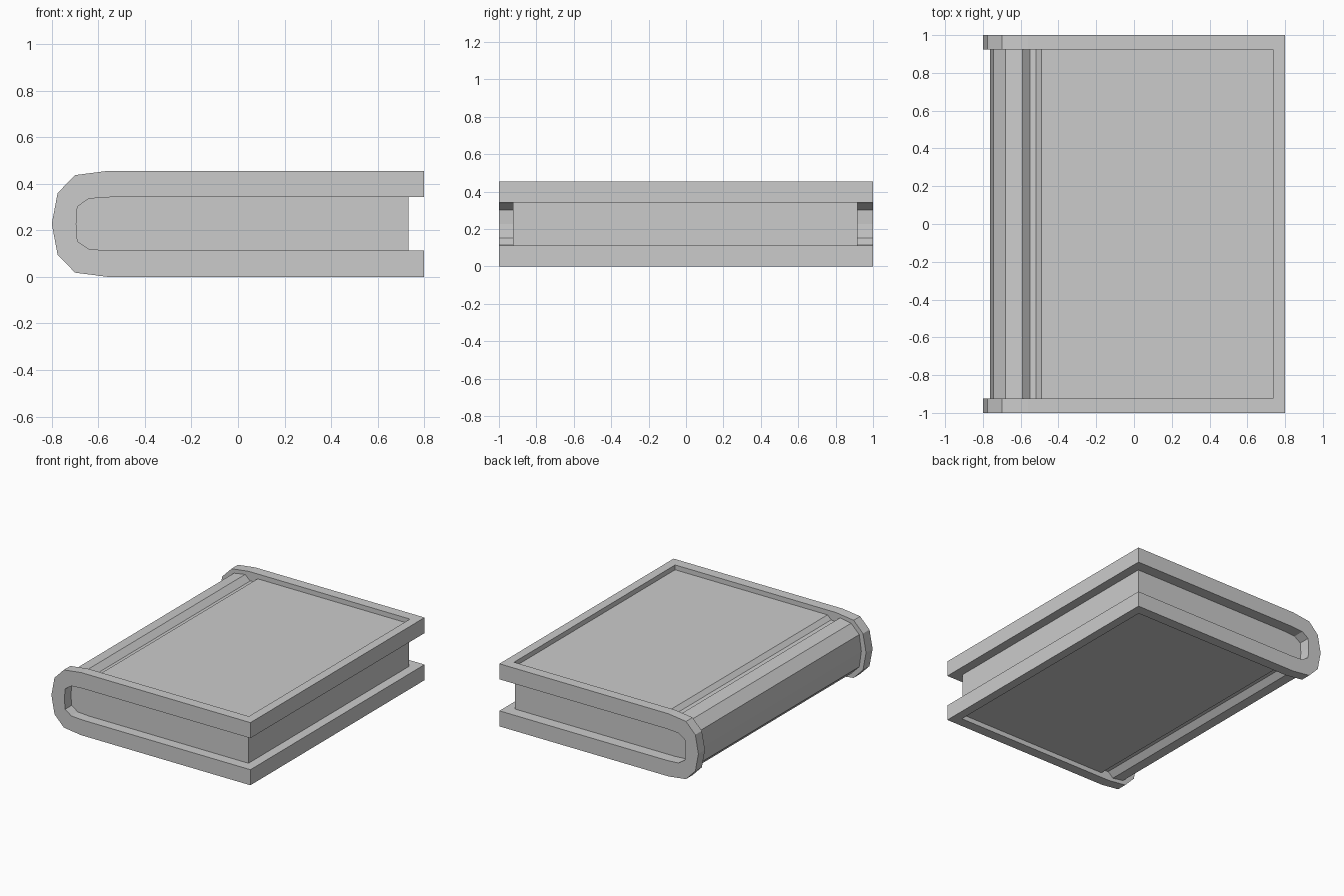
import bpy, bmesh

if "Cube" in bpy.data.objects:
    bpy.data.objects.remove(bpy.data.objects["Cube"])

MID = 0.2275  # height of the mirror plane through the book


def extrude_profile(name, pts, y0, y1):
    """Extrude an XZ outline along Y into a closed solid."""
    bm = bmesh.new()
    face = bm.faces.new([bm.verts.new((x, y0, z)) for x, z in pts])
    geo = bmesh.ops.extrude_face_region(bm, geom=[face])["geom"]
    moved = [v for v in geo if isinstance(v, bmesh.types.BMVert)]
    bmesh.ops.translate(bm, verts=moved, vec=(0, y1 - y0, 0))
    bmesh.ops.recalc_face_normals(bm, faces=bm.faces)
    mesh = bpy.data.meshes.new(name)
    bm.to_mesh(mesh)
    bm.free()
    obj = bpy.data.objects.new(name, mesh)
    bpy.context.collection.objects.link(obj)
    return obj


def mirrored(half):
    """Complete an upper half outline that ends on the mirror plane."""
    return half + [(x, 2 * MID - z) for x, z in half[-2::-1]]


# Outer and inner outlines of the wrap-around cover
outer = mirrored([(0.8, 0.455), (-0.56, 0.455), (-0.70, 0.437),
                  (-0.775, 0.36), (-0.80, MID)])
inner = mirrored([(0.8, 0.342), (-0.55, 0.342), (-0.64, 0.336),
                  (-0.69, 0.302), (-0.695, MID)])
cover = extrude_profile("cover", outer + inner[::-1], -1, 1)

# Recessed panels, hinge grooves and spine, carved between the raised borders
recess = mirrored([(0.735, 0.42), (-0.49, 0.42), (-0.52, 0.392),
                   (-0.55, 0.388), (-0.59, 0.425), (-0.68, 0.41),
                   (-0.745, 0.345), (-0.762, MID)])
cutter = extrude_profile(
    "recess_cutter",
    recess + [(0.735, -0.2), (-1, -0.2), (-1, 0.7), (0.735, 0.7)],
    -0.925, 0.925)
cutter.hide_render = True

mod = cover.modifiers.new("recess", "BOOLEAN")
mod.operation = "DIFFERENCE"
mod.solver = "EXACT"
mod.object = cutter
bpy.context.view_layer.objects.active = cover
bpy.ops.object.modifier_apply(modifier=mod.name)
bpy.data.objects.remove(cutter, do_unlink=True)

# Page block
pages = mirrored([(-0.70, 0.30), (-0.70, MID)])
extrude_profile("pages", [(0.732, 0.345), (-0.66, 0.345)] + pages
                + [(-0.66, 0.11), (0.732, 0.11)], -0.925, 0.918)
